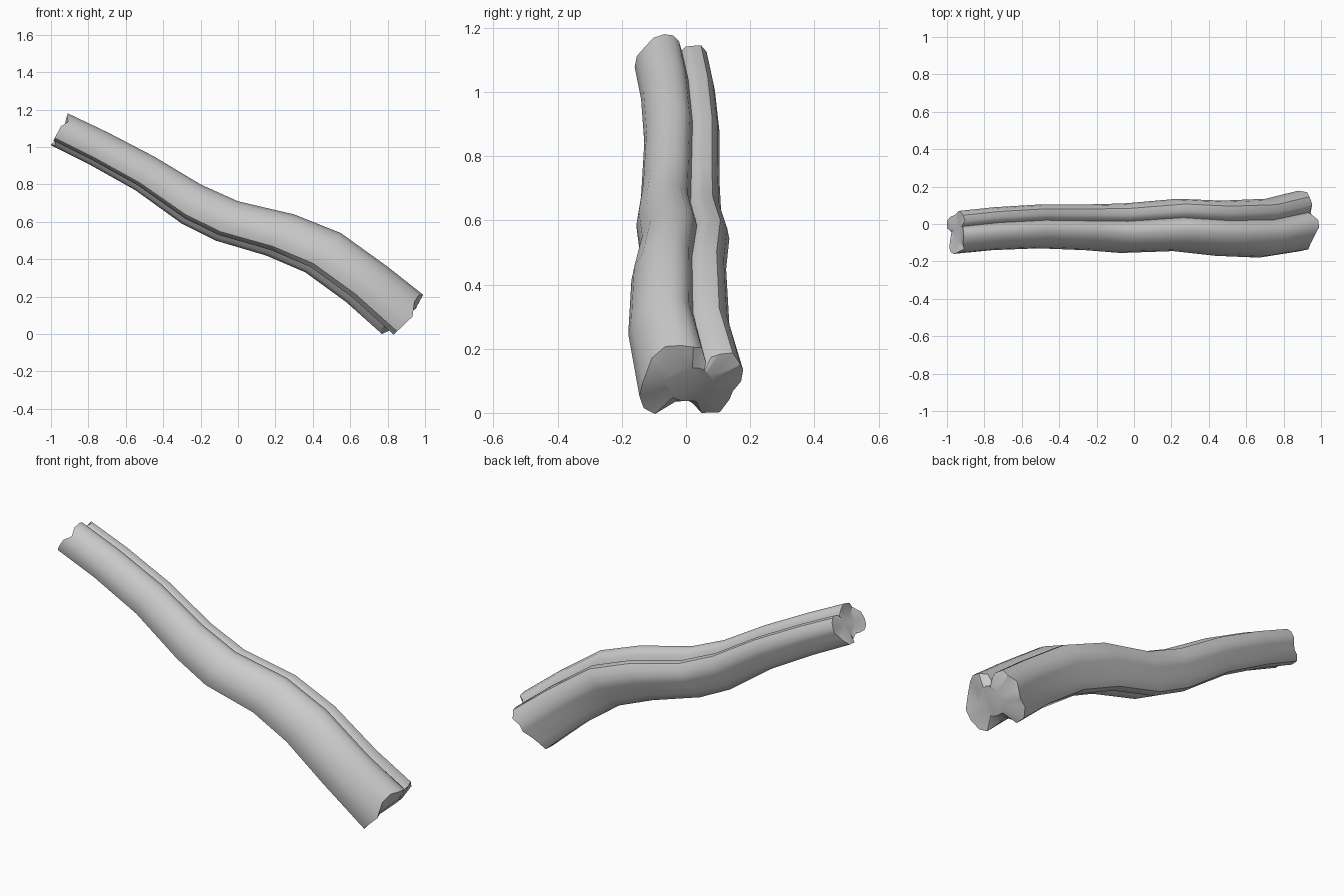
import bpy, bmesh, math, random
from mathutils import Vector

if "Cube" in bpy.data.objects:
    bpy.data.objects.remove(bpy.data.objects["Cube"])
random.seed(4)

# Stations along the log: top x, top z, bottom x, bottom z, front y, back y
STATIONS = [
    (-.91, 1.18, -1.0, 1.01, -.16, .07),
    (-.70, 1.08, -.80, .91, -.14, .09),
    (-.45, .95, -.55, .77, -.13, .105),
    (-.20, .80, -.30, .59, -.14, .105),
    (0, .71, -.12, .50, -.155, .11),
    (.30, .64, .15, .42, -.145, .135),
    (.55, .54, .36, .33, -.17, .125),
    (.80, .36, .58, .17, -.18, .135),
    (.99, .21, .77, 0, -.145, .178),
]

# Lobed cross-section (across, up), each from -1 to 1
SECTION = [
    (.2, .78), (.04, .95), (-.2, 1), (-.5, .87), (-.76, .6), (-.94, .2),
    (-1, -.2), (-.92, -.55), (-.7, -.72), (-.4, -.72), (-.15, -.64),
    (.02, -.88), (.2, -1), (.55, -.98), (.74, -.7), (.8, -.42),
    (.96, -.12), (1, .12), (.95, .42), (.8, .65), (.55, .7), (.38, .62),
    (.28, .5),
]


def place(station, a, b):
    tx, tz, bx, bz, front, back = station
    top, low = Vector((tx, 0, tz)), Vector((bx, 0, bz))
    p = low.lerp(top, (b + 1) / 2)
    p.y = front + (back - front) * (a + 1) / 2
    return p


def outward(station, sign):
    tx, tz, bx, bz = station[:4]
    return Vector((tz - bz, 0, bx - tx)).normalized() * sign


def bridge(bm, r1, r2):
    n = len(r1)
    return [bm.faces.new((r1[i], r1[(i + 1) % n], r2[(i + 1) % n], r2[i]))
            for i in range(n)]


# Bark: rings joined along the bent path
bm = bmesh.new()
rings = [[bm.verts.new(place(s, a, b)) for a, b in SECTION] for s in STATIONS]
for r1, r2 in zip(rings, rings[1:]):
    for f in bridge(bm, r1, r2):
        f.smooth = True


# Broken ends: jagged rim around a rough flat core
def broken_end(ring, station, sign, core_push, lobe_push):
    axis = outward(station, sign)
    core = []
    for v, (a, b) in zip(ring, SECTION):
        if a < -.6 and b < .3:
            v.co += axis * lobe_push
        elif abs(b) < .9:
            v.co -= axis * random.uniform(0, .025)
        r = random.uniform(.46, .54) / math.hypot(a, b)
        p = place(station, a * r, b * r)
        core.append(bm.verts.new(p + axis * core_push))
    bridge(bm, ring, core)
    bm.faces.new(core)


broken_end(rings[0], STATIONS[0], -1, -.015, 0)
broken_end(rings[-1], STATIONS[-1], 1, .025, .045)
bmesh.ops.recalc_face_normals(bm, faces=bm.faces)

mesh = bpy.data.meshes.new("log")
bm.to_mesh(mesh)
bm.free()
log = bpy.data.objects.new("log", mesh)
bpy.context.collection.objects.link(log)

# Plain grey wood
grey = bpy.data.materials.new("grey_wood")
grey.use_nodes = True
color = (.6, .6, .6, 1)
grey.diffuse_color = color
grey.node_tree.nodes["Principled BSDF"].inputs["Base Color"].default_value = color
mesh.materials.append(grey)

bpy.context.view_layer.objects.active = log
log.select_set(True)
bpy.ops.object.shade_smooth_by_angle(angle=math.radians(35))
